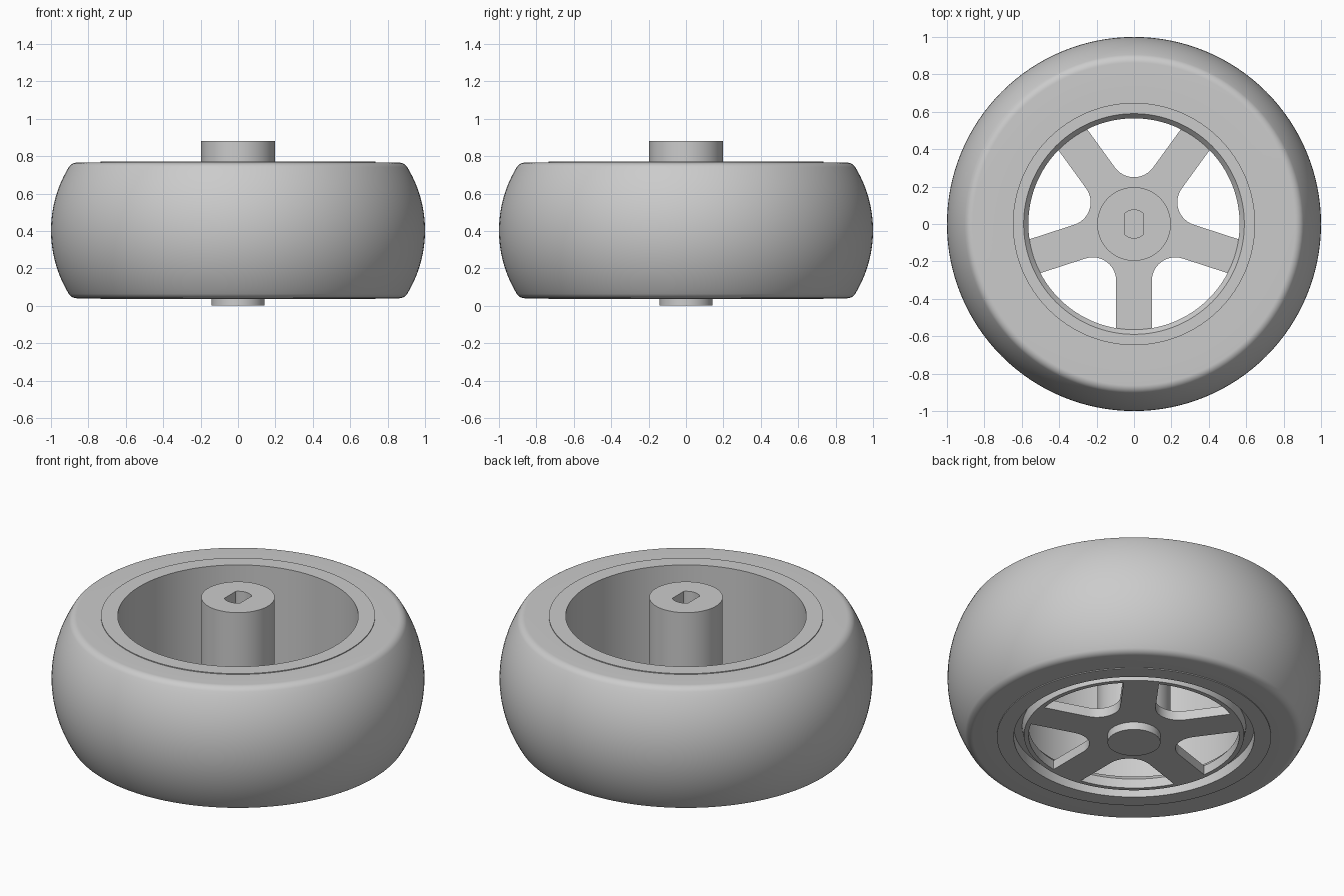
import bpy, bmesh
from math import sin, cos, pi, radians, asin, sqrt

if "Cube" in bpy.data.objects:
    bpy.data.objects.remove(bpy.data.objects["Cube"], do_unlink=True)

grey = bpy.data.materials.new("light grey")
grey.use_nodes = True
grey.diffuse_color = (0.6, 0.6, 0.6, 1)
grey.node_tree.nodes["Principled BSDF"].inputs["Base Color"].default_value = (0.6, 0.6, 0.6, 1)


def finish(name, bm):
    bmesh.ops.recalc_face_normals(bm, faces=bm.faces)
    mesh = bpy.data.meshes.new(name)
    bm.to_mesh(mesh)
    bm.free()
    mesh.materials.append(grey)
    obj = bpy.data.objects.new(name, mesh)
    bpy.context.collection.objects.link(obj)
    bpy.ops.object.select_all(action='DESELECT')
    obj.select_set(True)
    bpy.context.view_layer.objects.active = obj
    bpy.ops.object.shade_smooth_by_angle(angle=radians(30))
    return obj


def lathe(name, profile, segments, closed=True):
    """Spin (radius, z[, half width of flats]) points round z; an open profile gets end caps."""
    bm = bmesh.new()
    rings = []
    for r, z, *flat in profile:
        w = flat[0] if flat else r
        angles = [2 * pi * i / segments for i in range(segments)]
        rings.append([bm.verts.new((max(-w, min(w, r * cos(a))), r * sin(a), z)) for a in angles])
    pairs = list(zip(rings, rings[1:]))
    if closed:
        pairs.append((rings[-1], rings[0]))
    else:
        bm.faces.new(rings[0])
        bm.faces.new(rings[-1])
    for a, b in pairs:
        for i in range(segments):
            j = (i + 1) % segments
            bm.faces.new((a[i], a[j], b[j], b[i]))
    return finish(name, bm)


# Tyre: crowned tread blending into flat side walls through small fillets
mid, half, crown, fillet = 0.4025, 0.3625, 0.65, 0.05
dz = half - fillet
fx = 1 - crown + sqrt((crown - fillet) ** 2 - dz ** 2)
edge = asin(dz / (crown - fillet))
upper = []
for i in range(13):
    t = edge * i / 12
    upper.append((1 - crown + crown * cos(t), crown * sin(t)))
for i in range(1, 9):
    t = edge + (pi / 2 - edge) * i / 8
    upper.append((fx + fillet * cos(t), dz + fillet * sin(t)))
outer = [(r, mid - z) for r, z in reversed(upper)] + [(r, mid + z) for r, z in upper[1:]]
lathe("tyre", [(0.73, mid - half)] + outer + [(0.73, mid + half)], 128)

# Rim: deep barrel, narrow shelf and an inner ring with a groove around it underneath
lathe("rim", [
    (0.735, 0.035), (0.735, 0.77), (0.645, 0.77), (0.645, 0.13),
    (0.59, 0.13), (0.565, 0.10), (0.565, 0.045), (0.59, 0.045),
    (0.60, 0.10), (0.645, 0.10), (0.645, 0.035)], 128)

# Spokes: five-armed web with rounded crotches
arm, crotch, reach = 0.095, 0.126, 0.575
centre = (arm + crotch) / sin(pi / 5)
tip = asin(arm / reach)
outline = []
for k in range(5):
    spoke = -pi / 2 + k * 2 * pi / 5
    for i in range(5):
        a = spoke - tip + tip * i / 2
        outline.append((reach * cos(a), reach * sin(a)))
    window = spoke + pi / 5
    sweep = radians(54)
    for i in range(13):
        a = window + pi - sweep + 2 * sweep * i / 12
        a = 2 * (window + pi) - a
        outline.append((centre * cos(window) + crotch * cos(a),
                        centre * sin(window) + crotch * sin(a)))
bm = bmesh.new()
base = bm.faces.new([bm.verts.new((x, y, 0.045)) for x, y in outline])
top = bmesh.ops.extrude_face_region(bm, geom=[base], use_keep_orig=True)
bmesh.ops.translate(bm, vec=(0, 0, 0.055),
                    verts=[v for v in top["geom"] if isinstance(v, bmesh.types.BMVert)])
finish("spokes", bm)

# Hub: tall boss with a blind bore that has two flats
lathe("hub", [(0.197, 0.07), (0.197, 0.88), (0.075, 0.88, 0.052), (0.075, 0.4, 0.052)],
      96, closed=False)

# Bottom boss: short round pad under the web
lathe("bottom_boss", [(0.142, 0.0), (0.142, 0.06)], 64, closed=False)
